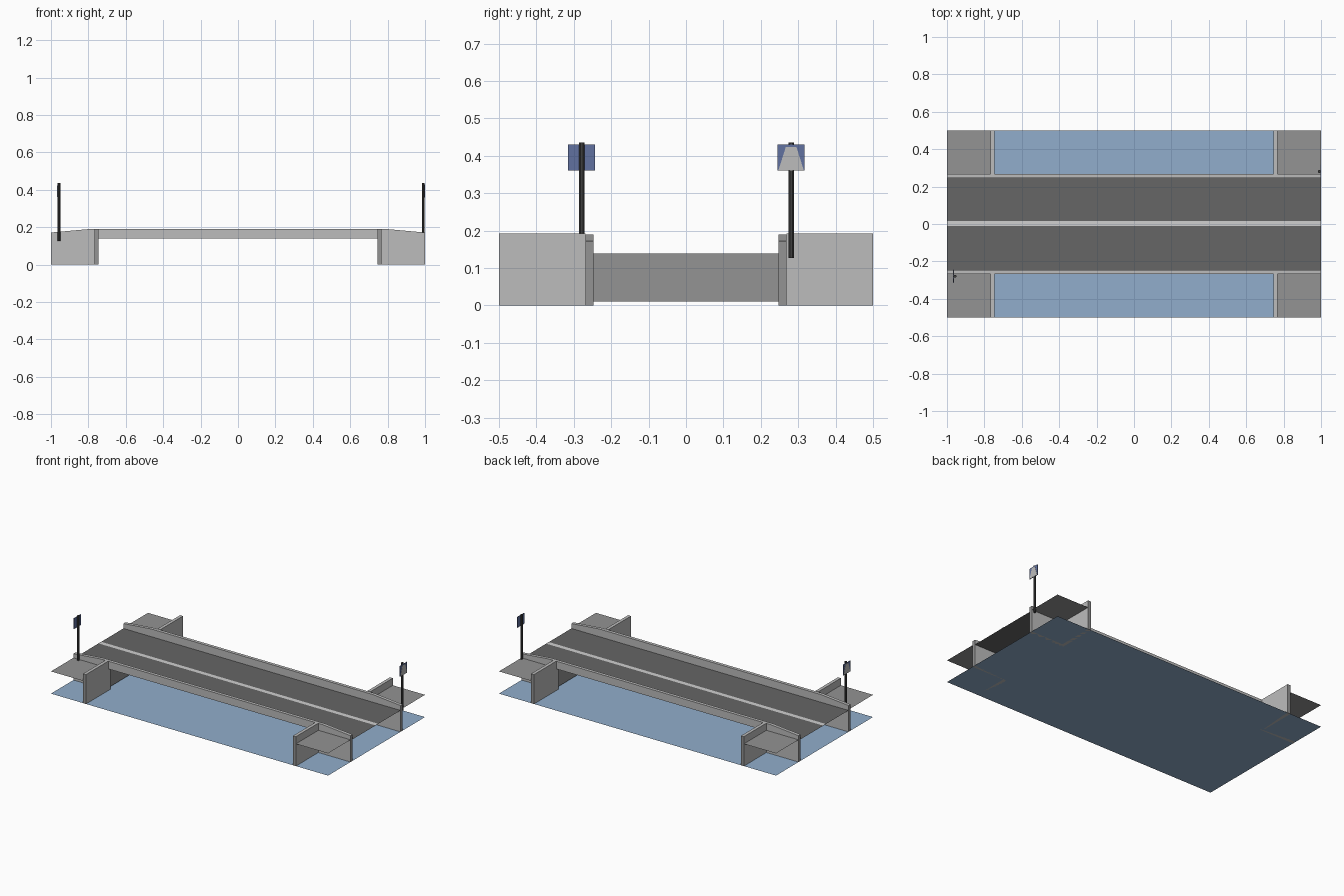
import bpy, bmesh, math

if "Cube" in bpy.data.objects:
    bpy.data.objects.remove(bpy.data.objects["Cube"])


def mat(name, rgb):
    m = bpy.data.materials.new(name)
    lin = [(c / 255 / 12.92 if c < 11 else ((c / 255 + 0.055) / 1.055) ** 2.4) for c in rgb]
    m.diffuse_color = (*lin, 1)
    m.use_nodes = True
    m.node_tree.nodes["Principled BSDF"].inputs["Base Color"].default_value = m.diffuse_color
    return m


CONCRETE = mat("light_concrete", (188, 188, 188))
GROUND = mat("dark_concrete", (147, 147, 147))
ASPHALT = mat("asphalt", (102, 102, 102))
LINE = mat("line_white", (208, 208, 208))
WATER = mat("water_blue", (145, 174, 204))
SIGN = mat("sign_blue", (97, 113, 160))
POST = mat("post_dark", (62, 62, 62))


def finish(bm, name, *mats):
    me = bpy.data.meshes.new(name)
    bmesh.ops.recalc_face_normals(bm, faces=bm.faces)
    bm.to_mesh(me)
    bm.free()
    for m in mats:
        me.materials.append(m)
    ob = bpy.data.objects.new(name, me)
    bpy.context.collection.objects.link(ob)
    return ob


def plane(name, x0, x1, y0, y1, z, m):
    bm = bmesh.new()
    f = bm.faces.new([bm.verts.new(p) for p in
                      ((x0, y0, z), (x1, y0, z), (x1, y1, z), (x0, y1, z))])
    me = finish(bm, name, m)
    if me.data.polygons[0].normal.z < 0:
        me.data.flip_normals()
    return me


def prism(name, pts, vec, *mats, end_axis=None):
    """Extrude a flat outline; faces along end_axis may take the second colour."""
    bm = bmesh.new()
    f = bm.faces.new([bm.verts.new(p) for p in pts])
    r = bmesh.ops.extrude_face_region(bm, geom=[f])
    bmesh.ops.translate(bm, vec=vec, verts=[v for v in r["geom"] if isinstance(v, bmesh.types.BMVert)])
    bmesh.ops.recalc_face_normals(bm, faces=bm.faces)
    if end_axis is not None:
        for face in bm.faces:
            c = face.calc_center_median()[end_axis]
            if abs(face.normal[end_axis]) > 0.9 and abs(c) > (0.99, 0.49)[end_axis]:
                face.material_index = 1
    return finish(bm, name, *mats)


# water, road and centre line
plane("water", -1, 1, -0.5, 0.5, 0.0, WATER)
plane("road", -1, 1, -0.25, 0.25, 0.14, ASPHALT)
plane("centre_line", -1, 1, -0.012, 0.016, 0.1415, LINE)

# parapet walls with abutment legs, one per side of the road
profile = [(-1, 0), (-1, 0.172), (-0.8, 0.19), (0.8, 0.19), (1, 0.172), (1, 0),
           (0.747, 0), (0.747, 0.14), (-0.747, 0.14), (-0.747, 0)]
for s, side in ((-1, "front"), (1, "back")):
    prism(f"{side}_parapet", [(x, s * 0.247, z) for x, z in profile],
          (0, s * 0.021, 0), CONCRETE, GROUND, end_axis=0)

    # wing walls and bank tops at the four corners
    for t, end in ((-1, "left"), (1, "right")):
        x0, x1 = t * 0.768, t * 0.747
        prism(f"{side}_{end}_wing_wall",
              [(x0, s * 0.268, 0), (x1, s * 0.268, 0), (x1, s * 0.268, 0.192), (x0, s * 0.268, 0.192)],
              (0, s * 0.232, 0), CONCRETE, GROUND, end_axis=1)
        plane(f"{side}_{end}_bank", min(x0, t), max(x0, t),
              min(s * 0.268, s * 0.5), max(s * 0.268, s * 0.5), 0.145, GROUND)

# abutment walls under the road
for t, end in ((-1, "left"), (1, "right")):
    prism(f"{end}_abutment",
          [(t * 0.757, -0.247, 0.01), (t * 0.757, 0.247, 0.01),
           (t * 0.757, 0.247, 0.139), (t * 0.757, -0.247, 0.139)],
          (t * 0.011, 0, 0), GROUND)

# road signs: post, plate and painted road symbol facing outward
for t, end, px, py in ((-1, "left", -0.957, -0.279), (1, "right", 0.99, 0.281)):
    ring = [(px + 0.008 * math.cos(a), py + 0.008 * math.sin(a), 0.127)
            for a in (math.tau * (i + 0.5) / 8 for i in range(8))]
    prism(f"{end}_sign_post", ring, (0, 0, 0.309), POST)
    xs = px + t * 0.006
    prism(f"{end}_sign_plate",
          [(xs, py + a, z) for a, z in ((-0.036, 0.36), (0.036, 0.36), (0.036, 0.43), (-0.036, 0.43))],
          (t * 0.003, 0, 0), SIGN)
    prism(f"{end}_sign_symbol",
          [(xs + t * 0.003, py + a, z) for a, z in
           ((-0.034, 0.361), (0.034, 0.361), (0.014, 0.424), (-0.014, 0.424))],
          (t * 0.001, 0, 0), CONCRETE)
